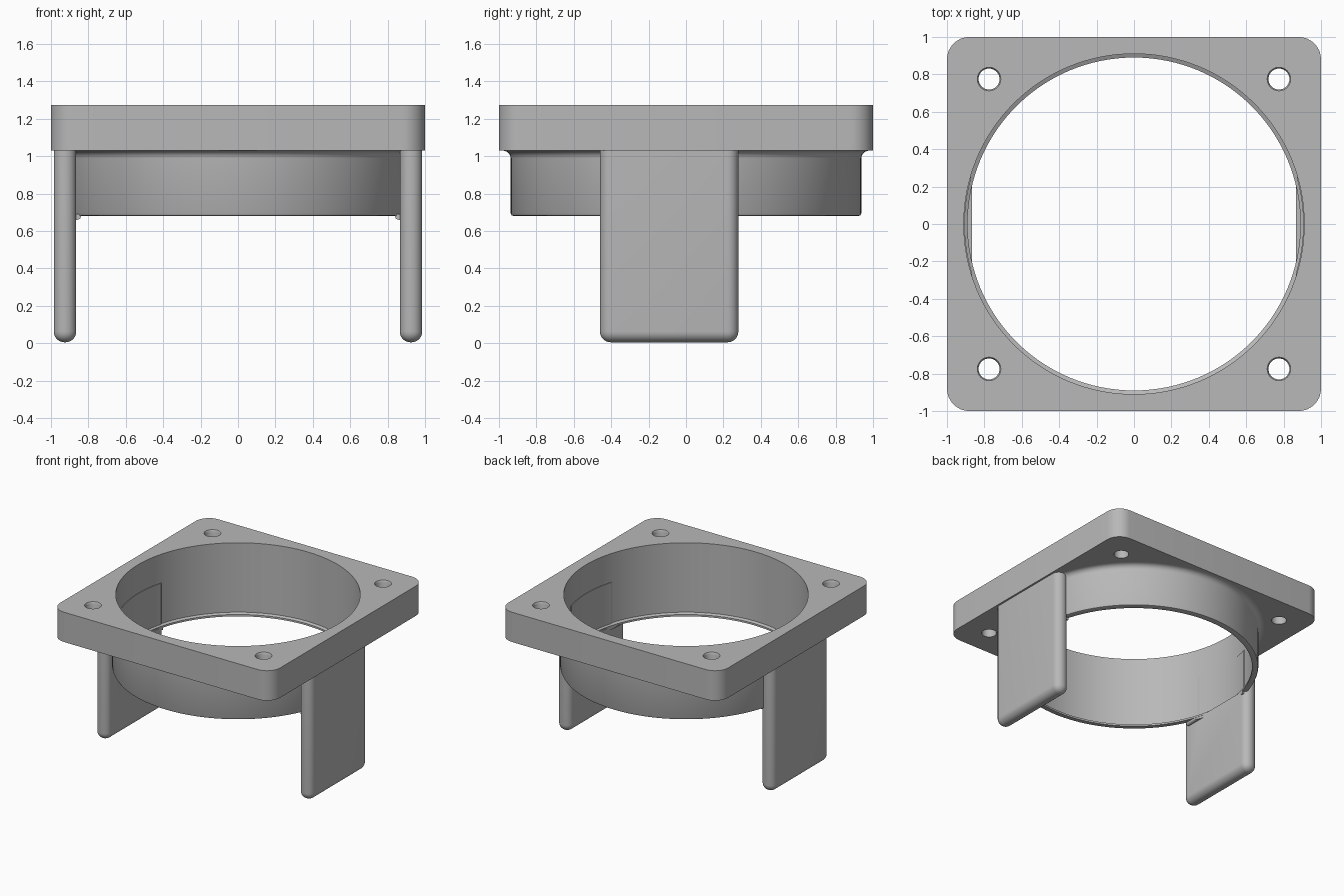
import bpy, bmesh, math
from mathutils import Matrix

if "Cube" in bpy.data.objects:
    bpy.data.objects.remove(bpy.data.objects["Cube"])

grey = bpy.data.materials.new("neutral grey")
grey.use_nodes = True
COLOR = (0.48, 0.48, 0.48, 1)
grey.diffuse_color = COLOR
grey.node_tree.nodes["Principled BSDF"].inputs["Base Color"].default_value = COLOR


def finish_mesh(name, bm):
    bmesh.ops.recalc_face_normals(bm, faces=bm.faces)
    mesh = bpy.data.meshes.new(name)
    bm.to_mesh(mesh)
    bm.free()
    mesh.materials.append(grey)
    obj = bpy.data.objects.new(name, mesh)
    bpy.context.collection.objects.link(obj)
    return obj


def box(name, x, y, z, radius=0, edge_rule=None, segments=8):
    bm = bmesh.new()
    size = Matrix.Diagonal((x[1] - x[0], y[1] - y[0], z[1] - z[0], 1))
    centre = Matrix.Translation((sum(x) / 2, sum(y) / 2, sum(z) / 2))
    bmesh.ops.create_cube(bm, size=1, matrix=centre @ size)
    if radius:
        edges = [e for e in bm.edges if edge_rule(e)]
        bmesh.ops.bevel(bm, geom=edges, offset=radius, segments=segments,
                        profile=0.5, affect='EDGES')
    return finish_mesh(name, bm)


def lathe(name, profile, steps=128, closed=True, centre=(0, 0)):
    """Revolve (radius, z) points about a vertical axis."""
    bm = bmesh.new()
    rings = [[bm.verts.new((centre[0] + r * math.cos(math.tau * i / steps),
                            centre[1] + r * math.sin(math.tau * i / steps), z))
              for i in range(steps)] for r, z in profile]
    pairs = list(zip(rings, rings[1:]))
    if closed:
        pairs.append((rings[-1], rings[0]))
    else:
        bm.faces.new(rings[0])
        bm.faces.new(rings[-1])
    for a, b in pairs:
        for i in range(steps):
            j = (i + 1) % steps
            bm.faces.new((a[i], a[j], b[j], b[i]))
    return finish_mesh(name, bm)


def cut(obj, cutter):
    mod = obj.modifiers.new("cut", 'BOOLEAN')
    mod.operation, mod.solver, mod.object = 'DIFFERENCE', 'EXACT', cutter
    bpy.context.view_layer.objects.active = obj
    bpy.ops.object.modifier_apply(modifier=mod.name)
    bpy.data.objects.remove(cutter)


def is_vertical(e):
    return abs(e.verts[0].co.z - e.verts[1].co.z) > 0.01


def not_top(e):
    return min(v.co.z for v in e.verts) < 1


parts = []

# Square flange with rounded corners, a large bore and four screw holes
flange = box("flange", (-1, 1), (-1, 1), (1.03, 1.275), 0.12, is_vertical)
cut(flange, lathe("bore_cutter", [(0.91, 0.9), (0.91, 1.4)], closed=False))
for sx in (-1, 1):
    for sy in (-1, 1):
        hole = [(0.056, 0.9), (0.056, 1.26), (0.06, 1.27), (0.066, 1.28)]
        cut(flange, lathe("hole_cutter", hole, 40, False, (sx * 0.775, sy * 0.775)))
parts.append(flange)

# Collar under the flange: inner lip at the bottom, flared fillet at the top
fillet = [(0.98 - 0.043 * math.cos(a), 0.987 + 0.043 * math.sin(a))
          for a in [math.radians(15 * k) for k in range(7)]]
collar = [(0.91, 1.035), (0.91, 0.705), (0.89, 0.695), (0.89, 0.68),
          (0.922, 0.68), (0.932, 0.684), (0.937, 0.695)]
parts.append(lathe("collar", collar + fillet + [(0.98, 1.035)]))

# Two side tabs, trimmed by the bore, each with a gusset below the collar
for side, sx in (("left", 1), ("right", -1)):
    xs = sorted((sx * 0.865, sx * 0.985))
    tab = box(side + "_tab", xs, (-0.46, 0.28), (0.005, 1.04), 0.058, not_top)
    cut(tab, lathe("tab_cutter", [(0.905, 0.685), (0.905, 1.4)], closed=False))
    parts.append(tab)

    gx = sorted((sx * 0.84, sx * 0.875))
    gusset = box(side + "_gusset", gx, (-0.39, 0.25), (0.66, 0.69), 0.018,
                 lambda e: all(abs(v.co.x) < 0.85 and v.co.z < 0.67 for v in e.verts), 4)
    cut(gusset, lathe("gusset_cutter", [(0.892, 0.6), (0.892, 0.8)], closed=False))
    parts.append(gusset)

# Smooth the round surfaces and keep the corners crisp
bpy.ops.object.select_all(action='DESELECT')
for part in parts:
    part.select_set(True)
bpy.context.view_layer.objects.active = flange
bpy.ops.object.shade_smooth_by_angle(angle=math.radians(30))
